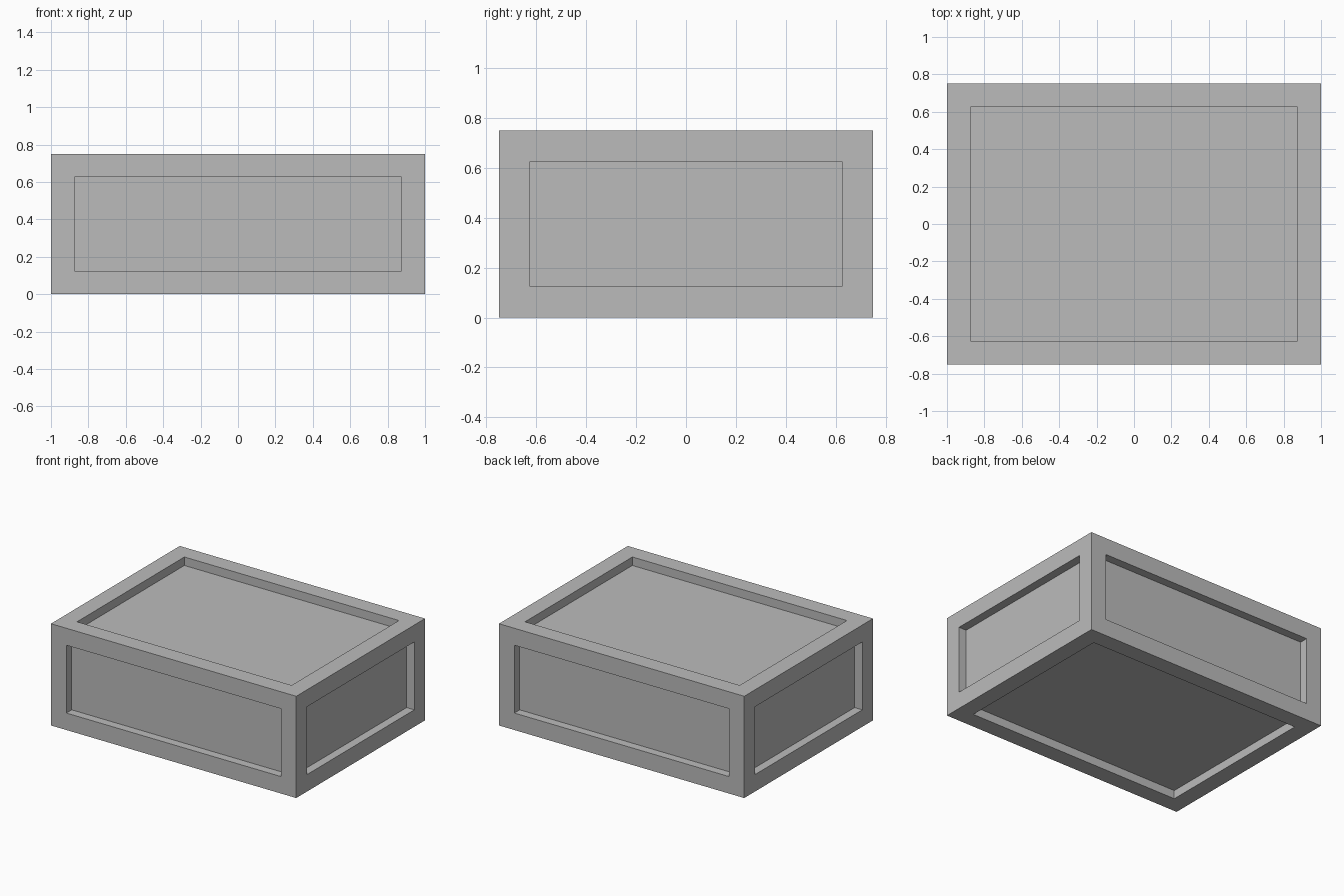
import bpy
import bmesh
from mathutils import Matrix

old = bpy.data.objects.get("Cube")
if old:
    bpy.data.objects.remove(old, do_unlink=True)

SIZE = (2.0, 1.5, 0.75)
BORDER = 0.125
DEPTH = 0.0625

# Plain grey material
grey = bpy.data.materials.new("grey")
grey.use_nodes = True
colour = (0.5, 0.5, 0.5, 1.0)
grey.diffuse_color = colour
grey.node_tree.nodes["Principled BSDF"].inputs["Base Color"].default_value = colour

# Box body standing on the ground
bm = bmesh.new()
bmesh.ops.create_cube(bm, size=1.0)
bmesh.ops.transform(bm, matrix=Matrix.Diagonal((*SIZE, 1.0)), verts=bm.verts)
bmesh.ops.translate(bm, vec=(0, 0, SIZE[2] / 2), verts=bm.verts)

# Framed panel on each side: inset the face, then sink it with straight walls
for face in list(bm.faces):
    inward = -face.normal * DEPTH
    bmesh.ops.inset_region(bm, faces=[face], thickness=BORDER, use_even_offset=True)
    bmesh.ops.inset_region(bm, faces=[face], thickness=0.0, depth=0.0)
    bmesh.ops.translate(bm, vec=inward, verts=face.verts)
bmesh.ops.recalc_face_normals(bm, faces=bm.faces)

mesh = bpy.data.meshes.new("panelled_box")
bm.to_mesh(mesh)
bm.free()
mesh.materials.append(grey)
box = bpy.data.objects.new("panelled_box", mesh)
bpy.context.collection.objects.link(box)
